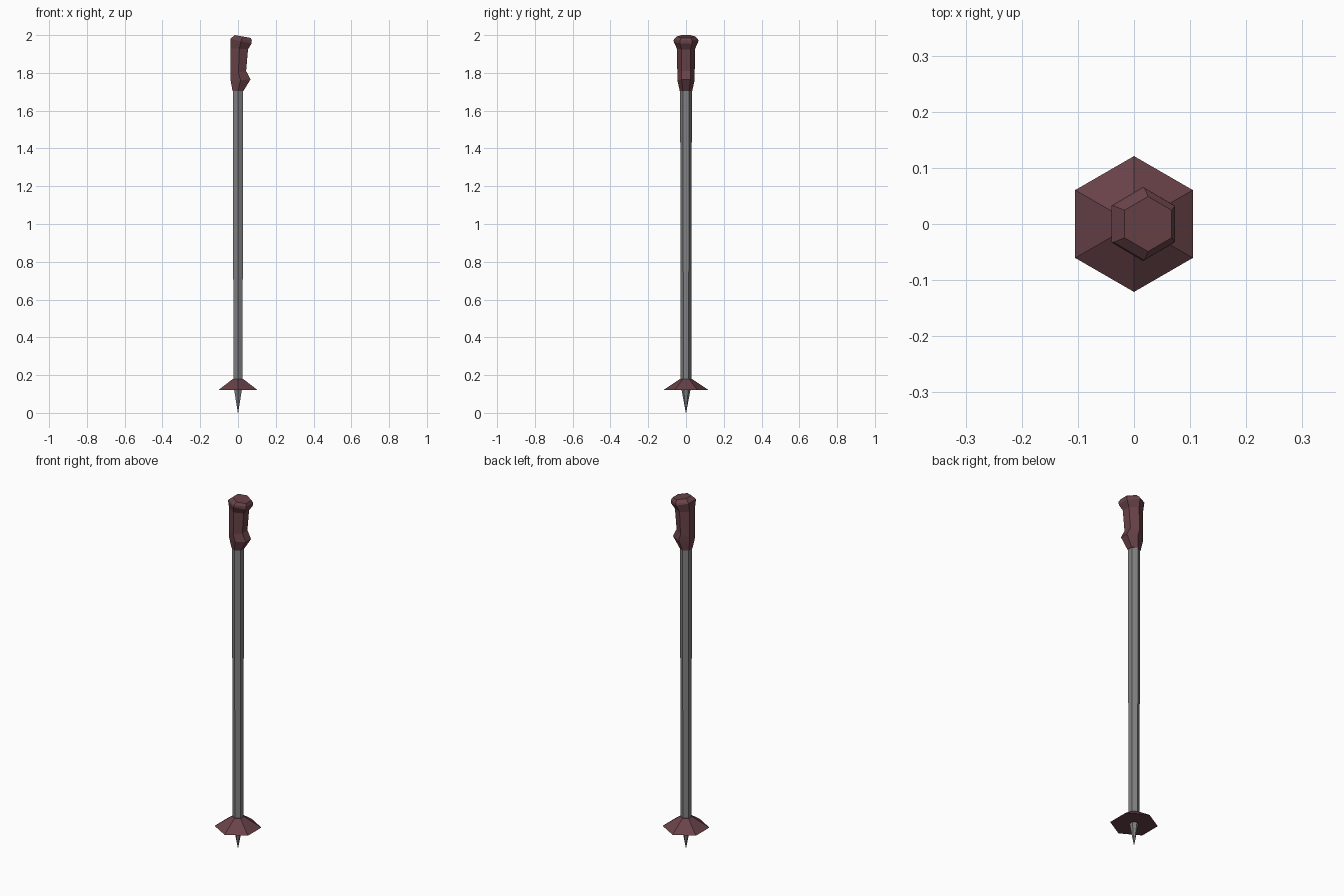
import bpy, bmesh, math

if "Cube" in bpy.data.objects:
    bpy.data.objects.remove(bpy.data.objects["Cube"])


def material(name, color):
    m = bpy.data.materials.new(name)
    m.diffuse_color = color
    m.use_nodes = True
    m.node_tree.nodes["Principled BSDF"].inputs["Base Color"].default_value = m.diffuse_color
    return m


def hex_loft(name, rings, mat=None):
    """Loft six-sided rings; ring = (x_min, x_max, y_half, z_at_x_min, z_at_x_max)."""
    bm = bmesh.new()
    loops = []
    for x0, x1, yh, z0, z1 in rings:
        loop = []
        for i in range(6):
            a = math.radians(30 + 60 * i)
            t = 0.5 + 0.5 * math.cos(a) / math.cos(math.radians(30))
            loop.append(bm.verts.new((x0 + (x1 - x0) * t, yh * math.sin(a),
                                      z0 + (z1 - z0) * t)))
        loops.append(loop)
    for lo, hi in zip(loops, loops[1:]):
        for i in range(6):
            j = (i + 1) % 6
            bm.faces.new((lo[i], lo[j], hi[j], hi[i]))
    bm.faces.new(loops[0][::-1])
    bm.faces.new(loops[-1])
    bmesh.ops.recalc_face_normals(bm, faces=bm.faces)
    me = bpy.data.meshes.new(name)
    bm.to_mesh(me)
    bm.free()
    ob = bpy.data.objects.new(name, me)
    bpy.context.collection.objects.link(ob)
    if mat:
        me.materials.append(mat)
    return ob


def regular(r, z):
    w = r * math.cos(math.radians(30))
    return (-w, w, r, z, z)


maroon = material("maroon", (0.14, 0.055, 0.065, 1))
steel = material("steel", (0.22, 0.22, 0.22, 1))

# Shaft
hex_loft("shaft", [regular(0.028, 0.17), regular(0.031, 1.72)], steel)

# Pointed tip
hex_loft("tip", [regular(0.001, 0.0), regular(0.024, 0.125)], steel)

# Snow basket
hex_loft("basket", [regular(0.121, 0.12), regular(0.031, 0.18)], maroon)

# Grip: flared foot, finger recess and slanted overhanging cap
hex_loft("grip", [
    (-0.029, 0.029, 0.033, 1.705, 1.705),
    (-0.039, 0.066, 0.046, 1.76, 1.765),
    (-0.039, 0.043, 0.046, 1.79, 1.81),
    (-0.039, 0.053, 0.048, 1.93, 1.925),
    (-0.040, 0.072, 0.066, 1.98, 1.955),
    (-0.035, 0.073, 0.064, 1.985, 1.972),
    (-0.017, 0.067, 0.049, 2.0, 1.985),
], maroon)
